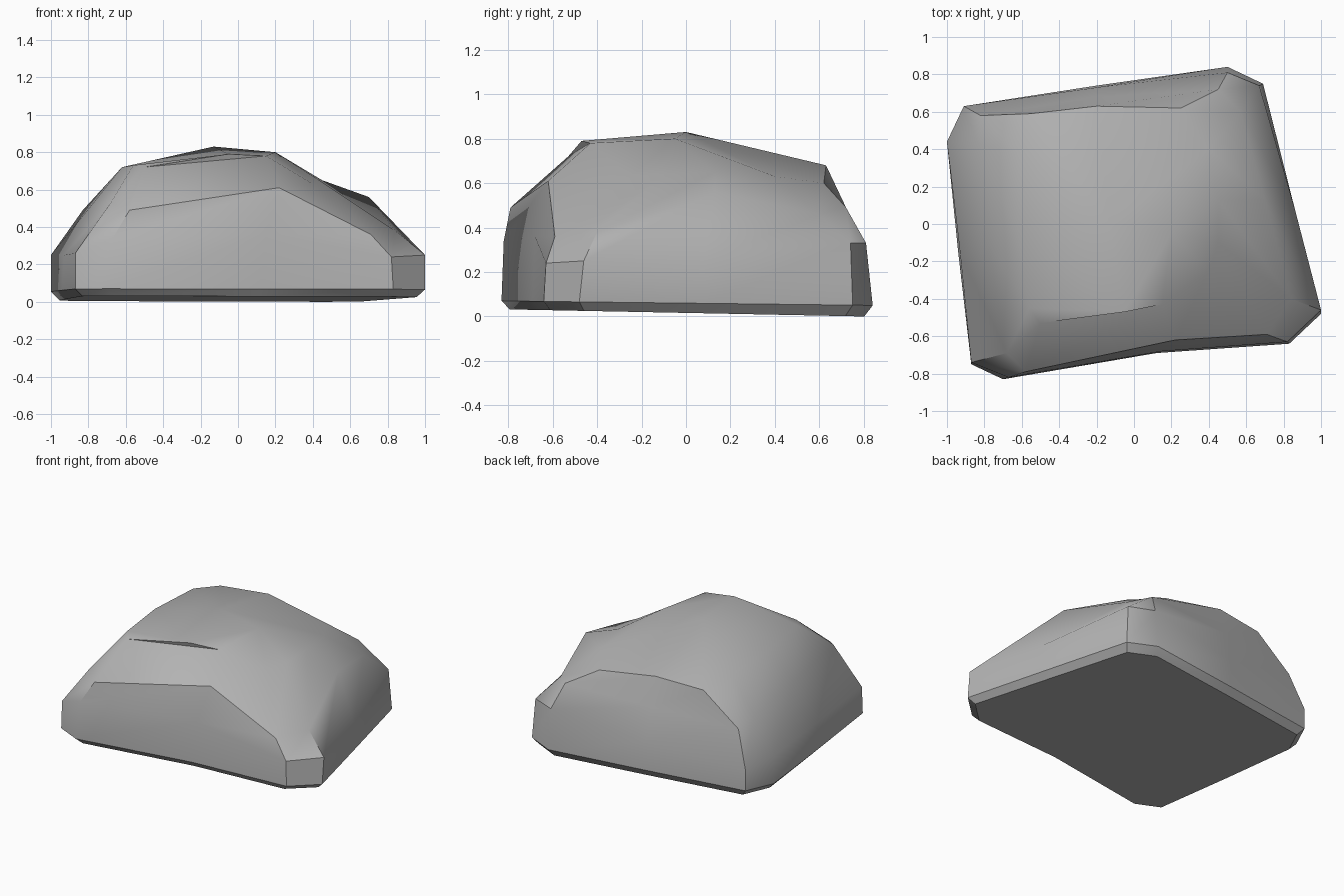
import bpy
import bmesh
import math
from mathutils import Vector

cube = bpy.data.objects.get("Cube")
if cube:
    bpy.data.objects.remove(cube, do_unlink=True)

stone = bpy.data.materials.new("grey stone")
stone.use_nodes = True
stone_colour = (0.45, 0.45, 0.45, 1)
stone.diffuse_color = stone_colour
stone.node_tree.nodes["Principled BSDF"].inputs["Base Color"].default_value = stone_colour

# Footprint, counter-clockwise from the front right corner
outline = [(-.7, -.83), (.12, -.69), (.83, -.64), (1, -.48), (.86, .08), (.69, .75),
           (.5, .84), (-.2, .74), (-.91, .63), (-1, .44), (-.94, -.15), (-.87, -.75)]

# Top of the steep sides
waist = [(-.67, -.82, .34), (.15, -.68, .36), (.82, -.63, .24), (1, -.46, .25),
         (.86, .08, .25), (.67, .74, .33), (.5, .81, .33), (-.2, .73, .25),
         (-.91, .63, .2), (-1, .44, .25), (-.93, -.15, .25), (-.87, -.74, .26)]

# Broken edge where the sides turn into the upper slopes
shoulder = [(-.58, -.79, .49), (.22, -.62, .61), (.71, -.59, .36), (.84, -.4, .38),
            (.7, .13, .56), (.57, .6, .46), (.45, .72, .49), (-.2, .68, .48),
            (-.82, .58, .45), (-.83, .42, .49), (-.78, -.1, .52), (-.68, -.69, .53)]

# Rim of the gently domed top
ridge = [(-.5, -.53, .72), (.15, -.43, .78), (.4, -.25, .63), (.45, -.1, .64),
         (.45, .13, .65), (.4, .4, .63), (.25, .62, .6), (-.2, .63, .68),
         (-.55, .59, .66), (-.62, .38, .7), (-.62, -.05, .72), (-.56, -.45, .73)]

# Three summit points, each shared by several columns
front_peak, side_peak, summit = (-.05, -.47, .79), (.2, -.05, .8), (-.13, 0, .83)
crest = [front_peak] * 2 + [side_peak] * 4 + [summit] * 5 + [front_peak]

# Bevelled, slightly tilted underside
foot = [(x * .955, y * .955, .016 - .019 * y) for x, y in outline]
base = [(x, y, .06 - .012 * y) for x, y in outline]


def loft(name, sections, material):
    """Skin a stack of closed sections and cap both ends."""
    bm = bmesh.new()
    rings = [[bm.verts.new(Vector(p)) for p in section] for section in sections]
    count = len(rings[0])
    for low, high in zip(rings, rings[1:]):
        for i in range(count):
            j = (i + 1) % count
            bm.faces.new((low[i], low[j], high[j], high[i]))
    bm.faces.new(rings[0][::-1])
    bm.faces.new(rings[-1])
    bmesh.ops.remove_doubles(bm, verts=bm.verts, dist=.001)
    bmesh.ops.recalc_face_normals(bm, faces=bm.faces)
    mesh = bpy.data.meshes.new(name)
    bm.to_mesh(mesh)
    bm.free()
    mesh.materials.append(material)
    obj = bpy.data.objects.new(name, mesh)
    bpy.context.collection.objects.link(obj)
    return obj


rock = loft("rock", [foot, base, waist, shoulder, ridge, crest], stone)

# Soft worn surfaces with crisp broken edges
bpy.ops.object.select_all(action="DESELECT")
rock.select_set(True)
bpy.context.view_layer.objects.active = rock
bpy.ops.object.shade_smooth_by_angle(angle=math.radians(36))
